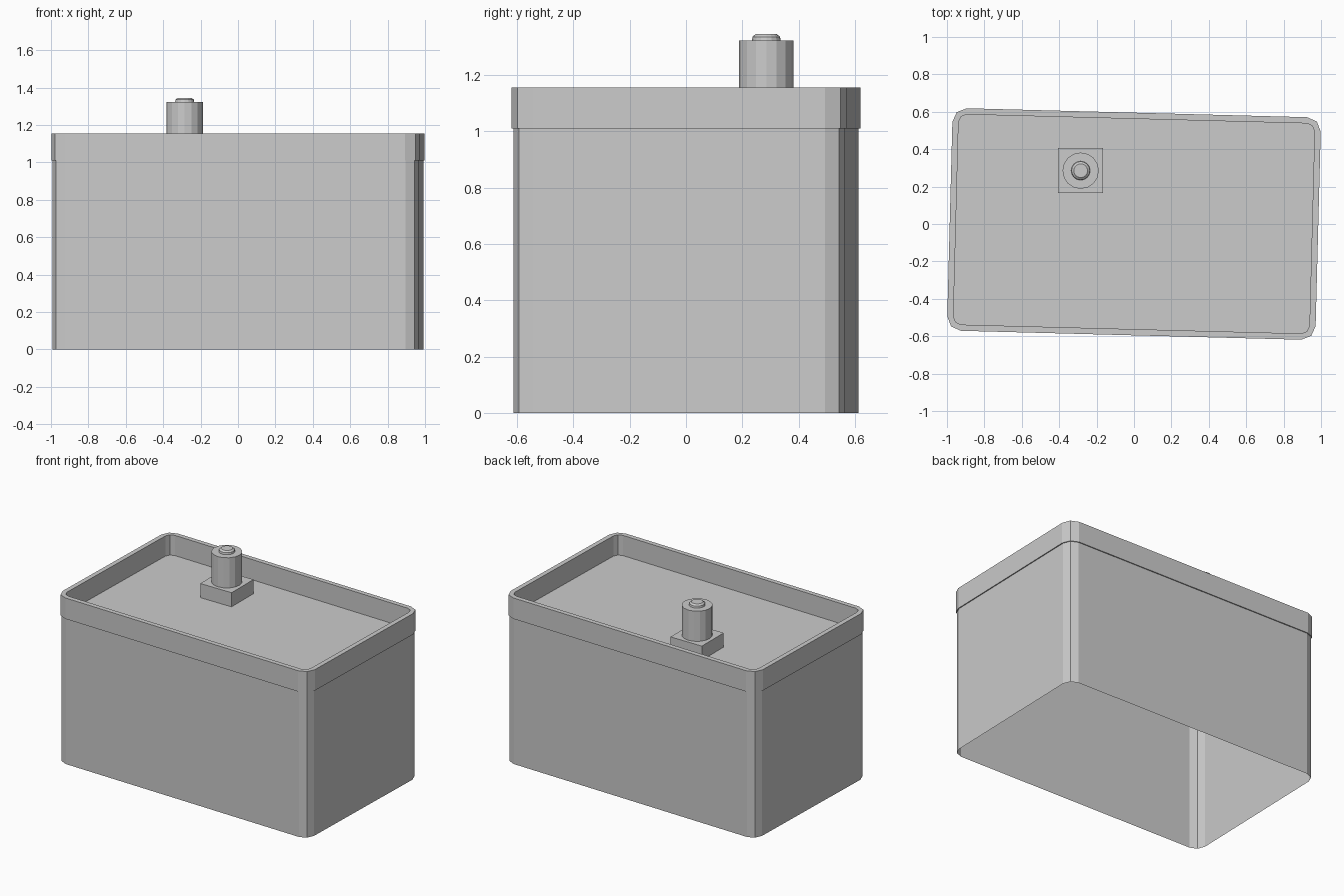
import bpy, bmesh
from math import cos, sin, pi, radians

cube = bpy.data.objects.get("Cube")
if cube:
    bpy.data.objects.remove(cube, do_unlink=True)

grey = bpy.data.materials.new("light_grey")
grey.use_nodes = True
grey.diffuse_color = (0.6, 0.6, 0.6, 1)
grey.node_tree.nodes["Principled BSDF"].inputs["Base Color"].default_value = (0.6, 0.6, 0.6, 1)


def rounded_rect(hx, hy, r, segments=2):
    """Counter-clockwise rounded rectangle outline."""
    points = []
    for quarter, (sx, sy) in enumerate([(1, 1), (-1, 1), (-1, -1), (1, -1)]):
        for i in range(segments + 1):
            a = (quarter + i / segments) * pi / 2
            points.append((sx * (hx - r) + r * cos(a), sy * (hy - r) + r * sin(a)))
    return points


def circle(r, sides=16):
    return [(r * cos(2 * pi * i / sides), r * sin(2 * pi * i / sides)) for i in range(sides)]


def loft(name, sections, location=(0, 0, 0), turn=0):
    """Skin stacked (outline, z) sections and close the last one."""
    bm = bmesh.new()
    rings = [[bm.verts.new((x, y, z)) for x, y in outline] for outline, z in sections]
    for low, high in zip(rings, rings[1:]):
        n = len(low)
        for i in range(n):
            j = (i + 1) % n
            bm.faces.new((low[i], low[j], high[j], high[i]))
    bm.faces.new(rings[-1])
    mesh = bpy.data.meshes.new(name)
    bm.to_mesh(mesh)
    bm.free()
    mesh.materials.append(grey)
    obj = bpy.data.objects.new(name, mesh)
    obj.location = location
    obj.rotation_euler.z = turn
    bpy.context.collection.objects.link(obj)
    return obj


def shell(inset):
    return rounded_rect(0.985 - inset, 0.595 - inset, 0.075 - inset)


# Open-bottomed box with an overhanging rim and a sunken roof
loft("building_shell", [
    (shell(0.007), 0), (shell(0.007), 1.01),
    (shell(0), 1.01), (shell(0), 1.155),
    (shell(0.033), 1.155), (shell(0.033), 1.015),
], turn=radians(-1.5))

# Square plinth on the roof
unit = (-0.285, 0.285, 0)
h = 0.12
square = [(h, h), (-h, h), (-h, -h), (h, -h)]
loft("vent_base", [(square, 1.015), (square, 1.113)], unit)

# Vent pipe and its small bevelled cap
loft("vent_pipe", [(circle(0.097), 1.113), (circle(0.097), 1.322)], unit)
loft("vent_cap", [(circle(0.051), 1.322), (circle(0.049), 1.335), (circle(0.037), 1.345)], unit)
